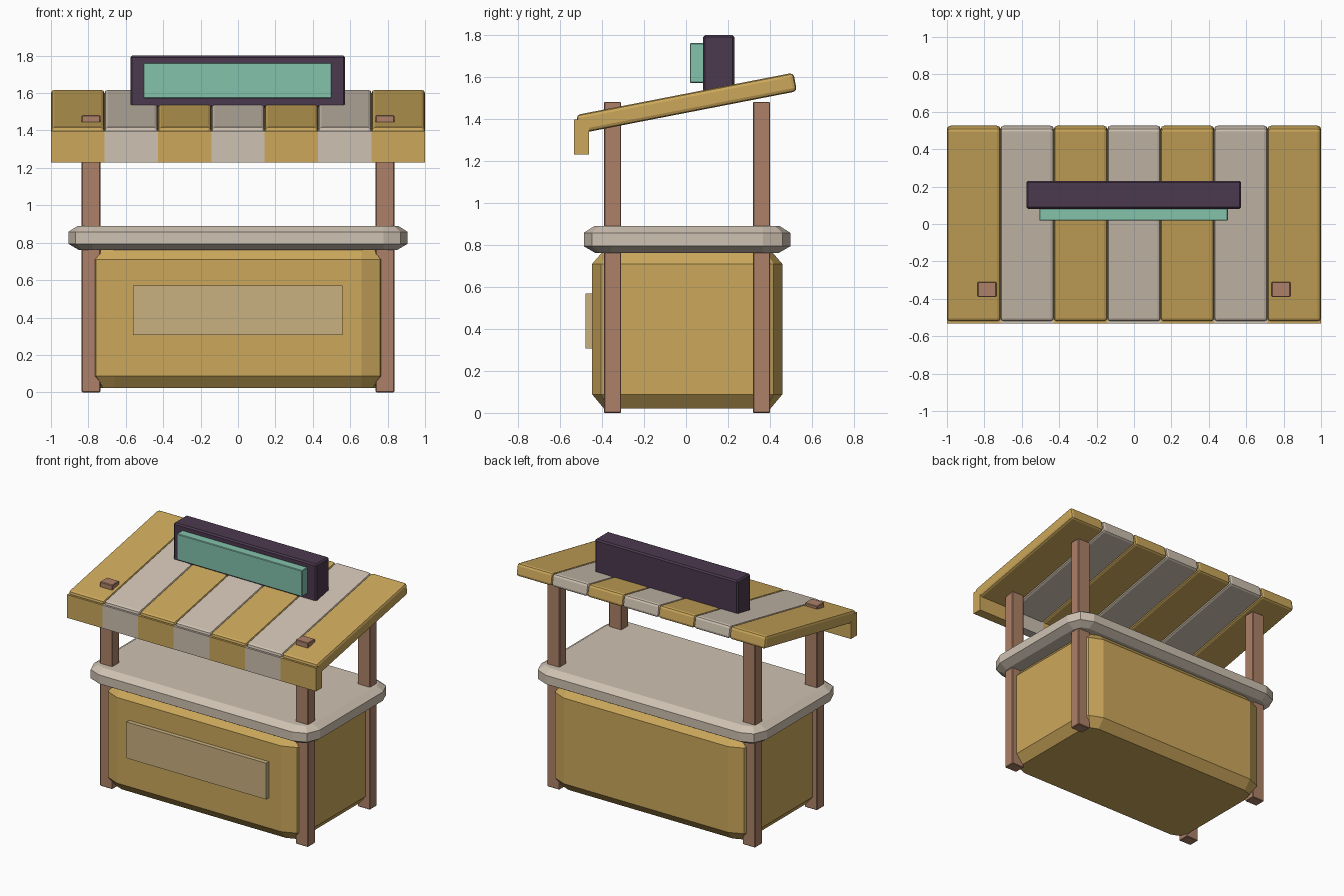
import bpy, bmesh, math
from mathutils import Matrix

if "Cube" in bpy.data.objects:
    bpy.data.objects.remove(bpy.data.objects["Cube"])


def material(name, rgb):
    lin = [((c / 255 + 0.055) / 1.055) ** 2.4 for c in rgb]
    m = bpy.data.materials.new(name)
    m.diffuse_color = (*lin, 1)
    m.use_nodes = True
    m.node_tree.nodes["Principled BSDF"].inputs["Base Color"].default_value = m.diffuse_color
    return m


GOLD = material("golden_yellow", (204, 168, 91))
CREAM = material("warm_white", (206, 193, 177))
TAN = material("pale_tan", (201, 177, 128))
WOOD = material("brown_wood", (174, 129, 104))
PURPLE = material("dark_purple", (75, 57, 78))
TEAL = material("teal", (131, 194, 171))


def finish(name, bm, mat):
    bmesh.ops.recalc_face_normals(bm, faces=bm.faces)
    me = bpy.data.meshes.new(name)
    bm.to_mesh(me)
    bm.free()
    me.materials.append(mat)
    ob = bpy.data.objects.new(name, me)
    bpy.context.collection.objects.link(ob)
    return ob


def box(name, x, y, z, mat, bevel=0.0, segments=1):
    """Box from (min, max) ranges, with optional bevelled edges."""
    bm = bmesh.new()
    bmesh.ops.create_cube(bm, size=1)
    for v in bm.verts:
        for i, (lo, hi) in enumerate((x, y, z)):
            v.co[i] = lo + (v.co[i] + 0.5) * (hi - lo)
    if bevel:
        bmesh.ops.bevel(bm, geom=bm.edges[:], offset=bevel, segments=segments,
                        profile=0.5, affect='EDGES')
    return finish(name, bm, mat)


def rounded_block(name, x, y, levels, radius, mat, segments=2):
    """Loft of rounded rectangles; levels are (z, inset)."""
    bm = bmesh.new()
    rings = []
    for z, inset in levels:
        r = radius - inset
        ring = []
        for k, (sx, sy) in enumerate(((1, 1), (-1, 1), (-1, -1), (1, -1))):
            cx = x[1] - radius if sx > 0 else x[0] + radius
            cy = y[1] - radius if sy > 0 else y[0] + radius
            for s in range(segments + 1):
                a = math.pi / 2 * (k + s / segments)
                ring.append(bm.verts.new((cx + r * math.cos(a), cy + r * math.sin(a), z)))
        rings.append(ring)
    n = len(rings[0])
    for a, b in zip(rings, rings[1:]):
        for i in range(n):
            j = (i + 1) % n
            bm.faces.new((a[i], a[j], b[j], b[i]))
    bm.faces.new(rings[0])
    bm.faces.new(rings[-1])
    return finish(name, bm, mat)


# Stall body, counter and front plaque
rounded_block("stall_body", (-0.80, 0.80), (-0.447, 0.459),
              [(0.022, 0.055), (0.088, 0), (0.71, 0), (0.768, 0.05)], 0.14, GOLD)
rounded_block("counter_top", (-0.907, 0.907), (-0.487, 0.497),
              [(0.762, 0.055), (0.794, 0), (0.858, 0), (0.89, 0.05)], 0.13, CREAM)
box("front_plaque", (-0.562, 0.56), (-0.478, -0.43), (0.307, 0.57), TAN)

# Four posts, the front pair pokes through the awning
for side, sx in (("left", -1), ("right", 1)):
    for end, y in (("front", -0.35), ("back", 0.36)):
        box(f"{end}_{side}_post", (sx * 0.786 - 0.05, sx * 0.786 + 0.05),
            (y - 0.041, y + 0.041), (0, 1.482), WOOD, 0.004)

# Striped awning: sloping slabs with a hanging valance
W = 2 / 7
slope = Matrix.Translation((0, 0.003, 1.476)) @ Matrix.Rotation(math.radians(11), 4, 'X')
for i in range(7):
    mat = CREAM if i % 2 else GOLD
    x = (-1 + i * W, -1 + (i + 1) * W)
    slab = box(f"awning_stripe_{i + 1}", x, (-0.527, 0.527), (-0.045, 0.045), mat, 0.018, 2)
    slab.data.transform(slope)
    box(f"valance_{i + 1}", x, (-0.533, -0.463), (1.23, 1.398), mat)

# Sign board on the awning
box("sign_board", (-0.576, 0.573), (0.08, 0.231), (1.52, 1.80), PURPLE, 0.01)
box("sign_panel", (-0.506, 0.502), (0.018, 0.10), (1.572, 1.762), TEAL, 0.004)
